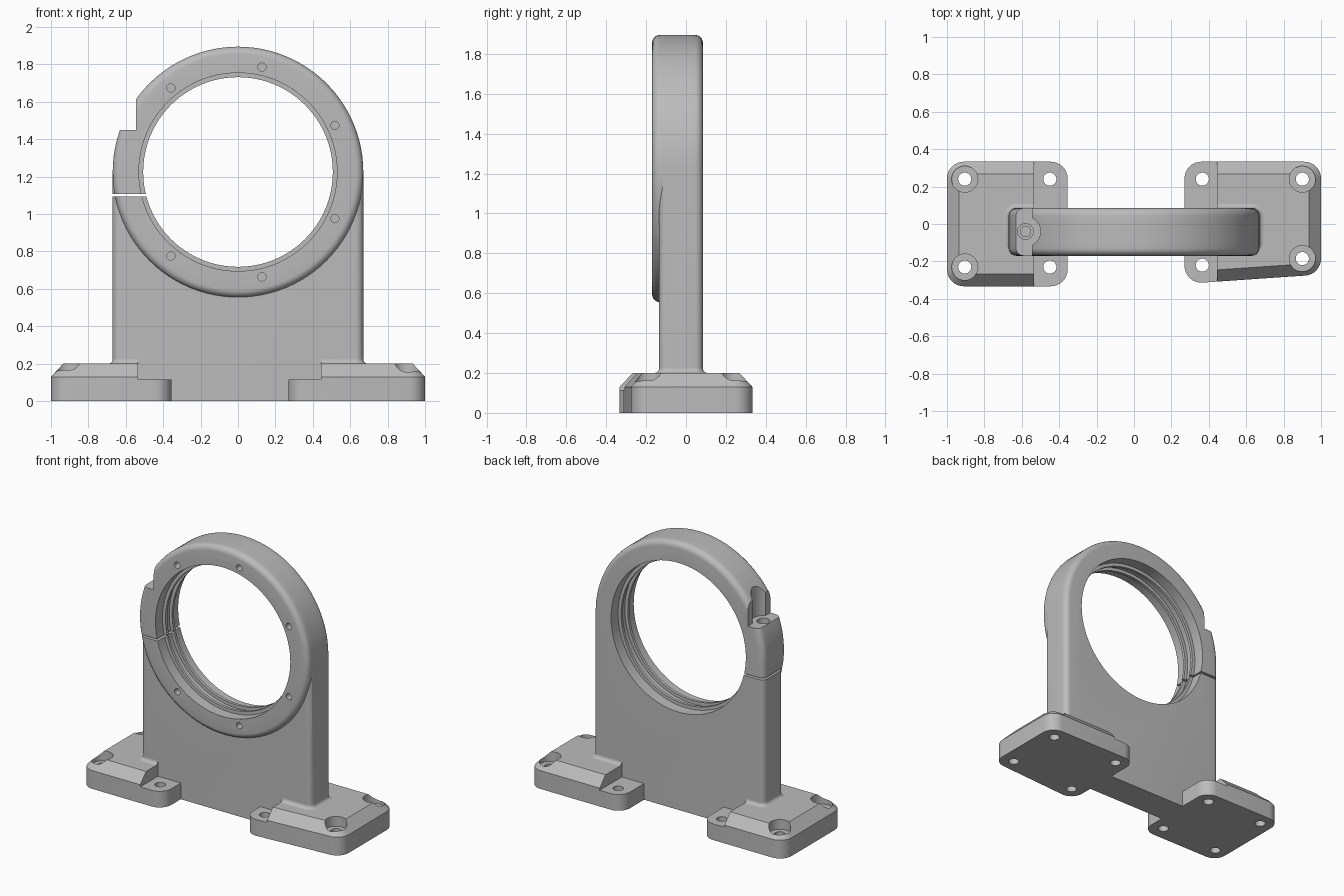
import bpy, bmesh, math
from mathutils import Vector

if "Cube" in bpy.data.objects:
    bpy.data.objects.remove(bpy.data.objects["Cube"], do_unlink=True)

grey = bpy.data.materials.new("cast grey")
grey.use_nodes = True
grey.diffuse_color = (0.5, 0.5, 0.5, 1)
grey.node_tree.nodes["Principled BSDF"].inputs["Base Color"].default_value = grey.diffuse_color

CZ, R, EDGE, SEG = 1.225, 0.67, 0.04, 96     # ring centre, radius, edge rounding
RING_FRONT, FRONT, BACK = -0.17, -0.135, 0.085


def loft(name, rings):
    """Closed solid through a stack of equally sized point rings."""
    bm = bmesh.new()
    rows = [[bm.verts.new(p) for p in ring] for ring in rings]
    n = len(rows[0])
    for a, b in zip(rows, rows[1:]):
        for i in range(n):
            j = (i + 1) % n
            bm.faces.new((a[i], a[j], b[j], b[i]))
    bm.faces.new(rows[0])
    bm.faces.new(rows[-1])
    bmesh.ops.recalc_face_normals(bm, faces=bm.faces)
    mesh = bpy.data.meshes.new(name)
    bm.to_mesh(mesh)
    bm.free()
    mesh.materials.append(grey)
    obj = bpy.data.objects.new(name, mesh)
    bpy.context.collection.objects.link(obj)
    return obj


def circle_y(r, y, count=SEG, total=SEG, cx=0, cz=CZ):
    angles = [2 * math.pi * i / total for i in range(count)]
    return [(cx + r * math.cos(a), y, cz + r * math.sin(a)) for a in angles]


def circle_z(x, y, r, z, n=32):
    angles = [2 * math.pi * i / n for i in range(n)]
    return [(x + r * math.cos(a), y + r * math.sin(a), z) for a in angles]


def rod_z(x, y, r, z0, z1):
    return loft("cutter", [circle_z(x, y, r, z) for z in (z0, z1)])


def box(x0, x1, y0, y1, z0, z1):
    return loft("cutter", [[(x0, y0, z), (x1, y0, z), (x1, y1, z), (x0, y1, z)]
                           for z in (z0, z1)])


def rounded(corners, z, n=8):
    """Outline at height z; each corner is (x, y, radius)."""
    out = []
    for i, (x, y, r) in enumerate(corners):
        p = Vector((x, y))
        if r == 0:
            out.append((x, y, z))
            continue
        u = (Vector(corners[i - 1][:2]) - p).normalized()
        v = (Vector(corners[(i + 1) % len(corners)][:2]) - p).normalized()
        half = u.angle(v) / 2
        mid = p + (u + v).normalized() * (r / math.sin(half))
        a = p + u * (r / math.tan(half)) - mid
        b = p + v * (r / math.tan(half)) - mid
        sweep = a.angle(b)
        for k in range(n + 1):
            t = k / n
            q = mid + (a * math.sin((1 - t) * sweep) + b * math.sin(t * sweep)) / math.sin(sweep)
            out.append((q.x, q.y, z))
    return out


def boolean(obj, tool, operation="DIFFERENCE"):
    mod = obj.modifiers.new("bool", "BOOLEAN")
    mod.operation, mod.solver, mod.object = operation, "EXACT", tool
    bpy.context.view_layer.objects.active = obj
    bpy.ops.object.modifier_apply(modifier=mod.name)
    bpy.data.objects.remove(tool, do_unlink=True)


def smooth(obj):
    bpy.ops.object.select_all(action="DESELECT")
    obj.select_set(True)
    bpy.context.view_layer.objects.active = obj
    bpy.ops.object.shade_smooth_by_angle(angle=math.radians(30))


# quarter-round steps: (inset, distance from the end face)
STEPS = [(EDGE * (1 - math.sin(t)), EDGE * (1 - math.cos(t)))
         for t in [math.pi / 2 * k / 6 for k in range(7)]]


# arched upright plate with rounded edges
def arch(d, y):
    return ([(R - d, y, 0)] + circle_y(R - d, y, SEG // 2 + 1) + [(d - R, y, 0)])


housing = loft("housing", [arch(d, FRONT + s) for d, s in STEPS]
               + [arch(d, BACK - s) for d, s in reversed(STEPS)])

# raised ring on the front
ring = loft("ring", [circle_y(R - d, RING_FRONT + s) for d, s in STEPS] + [circle_y(R, 0)])
boolean(housing, ring, "UNION")

# bearing bore with two narrow lips
WIDE, LIP = 0.53, 0.507
bore = [(WIDE, -0.3), (WIDE, -0.09), (LIP, -0.09), (LIP, -0.07), (WIDE, -0.07),
        (WIDE, -0.015), (LIP, -0.015), (LIP, 0.005), (WIDE, 0.005), (WIDE, 0.3)]
boolean(housing, loft("cutter", [circle_y(r, y) for r, y in bore]))

# cover screw holes, seven-fold pattern without the one at the clamp
for k in (1, 3, 5, -1, -3, -5):
    a = math.pi * k / 7
    x, z = 0.575 * math.cos(a), CZ + 0.575 * math.sin(a)
    boolean(housing, loft("cutter", [circle_y(0.022, y, 20, 20, x, z) for y in (-0.3, -0.1)]))

# clamp: notch, screw seat, screw hole and slit
boolean(housing, box(-0.8, -0.545, -0.4, 0.4, 1.45, 1.9))
boolean(housing, rod_z(-0.58, -0.04, 0.08, 1.45, 1.9))
boolean(housing, rod_z(-0.58, -0.04, 0.042, 1.4, 1.5))
boolean(housing, rod_z(-0.58, -0.04, 0.028, 1.0, 1.42))
boolean(housing, box(-0.8, -0.3, -0.4, 0.4, 1.094, 1.108))
smooth(housing)


# mounting feet: chamfered pad, lower inner step, four bolt holes
def foot(name, base, top, step, inner, outer):
    obj = loft(name, [rounded(base, 0), rounded(base, 0.13), rounded(top, 0.2)])
    boolean(obj, box(*step, -0.5, 0.5, 0.115, 0.4))
    for x, y in inner + outer:
        boolean(obj, rod_z(x, y, 0.035, -0.1, 0.4))
    for x, y in outer:
        boolean(obj, rod_z(x, y, 0.07, 0.13, 0.4))
    smooth(obj)


B, C, Y, T = 0.09, 0.03, 0.333, 0.268      # corner radii, pad and top half depth
foot("right_foot",
     [(-1, -Y, B), (-0.355, -Y, B), (-0.355, Y, B), (-1, Y, B)],
     [(-0.935, -T, C), (-0.355, -T, C), (-0.355, T, C), (-0.935, T, C)],
     (-0.535, -0.2), [(-0.45, 0.24), (-0.45, -0.23)], [(-0.905, 0.24), (-0.905, -0.23)])
foot("left_foot",
     [(0.27, -0.32, B), (1, -0.27, B), (1, Y, B), (0.27, Y, B)],
     [(0.27, -0.257, C), (0.935, -0.212, C), (0.935, T, C), (0.27, T, C)],
     (0.1, 0.445), [(0.365, 0.24), (0.365, -0.22)], [(0.9, 0.24), (0.9, -0.185)])

# cast fillets where the plate meets the feet
for name, side, end in (("right_fillet", -1, 0.535), ("left_fillet", 1, 0.445)):
    rings = []
    for d, s in STEPS:
        d, s, r = d * 0.6, s * 0.6, EDGE + d * 0.6
        flare, rise = s, d
        r = EDGE + flare
        rings.append(rounded([(side * end, FRONT - flare, 0), (side * (R + flare), FRONT - flare, r),
                              (side * (R + flare), BACK + flare, r), (side * end, BACK + flare, 0)],
                             0.2 + rise))
    smooth(loft(name, rings))
